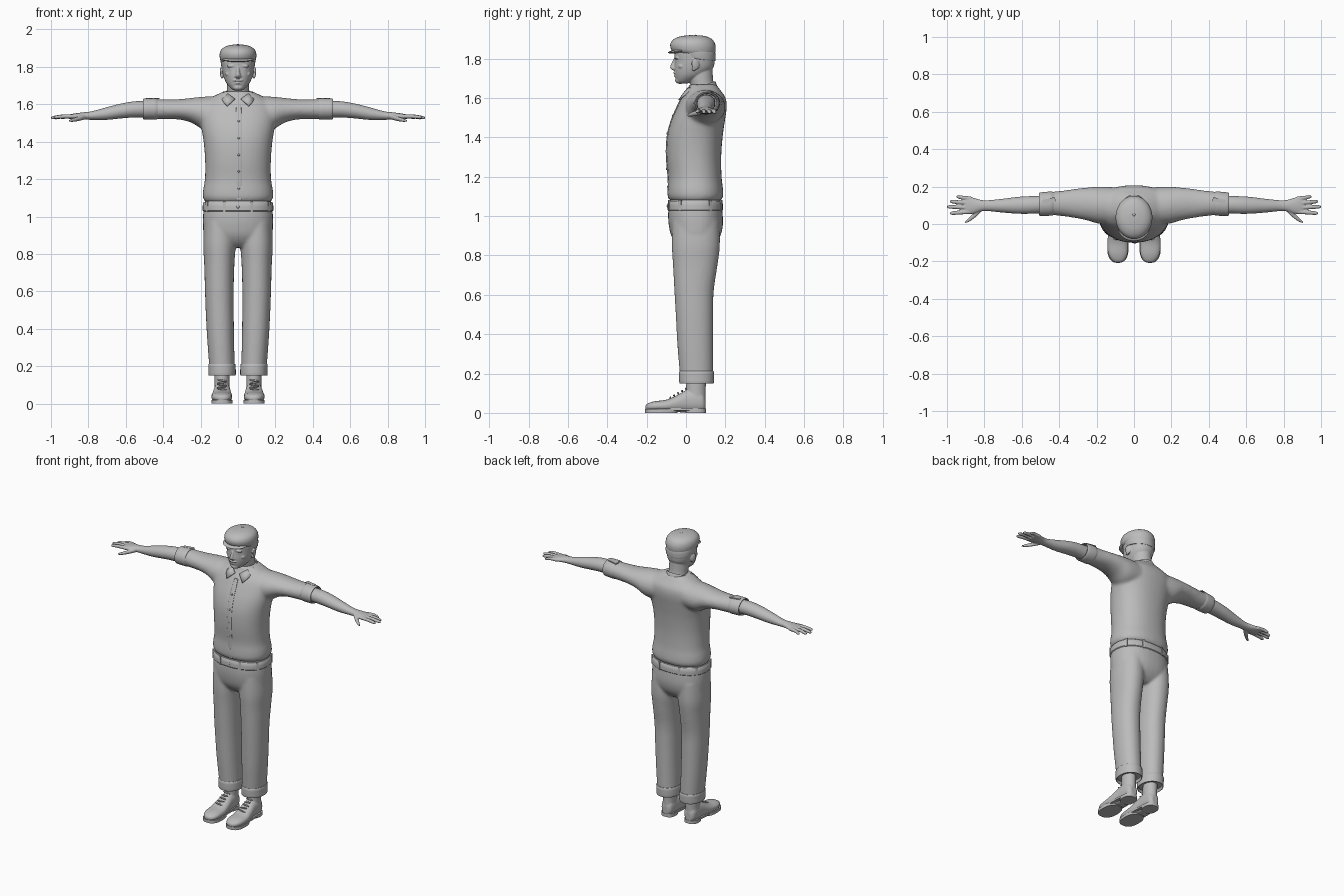
import bpy, bmesh, math
from mathutils import Matrix, Vector, Euler

grey = bpy.data.materials.new("plain_grey")
grey.diffuse_color = (0.5, 0.5, 0.5, 1)


def spline(rings, steps):
    """Catmull-Rom interpolation through the given cross-sections."""
    out = []
    for i in range(len(rings) - 1):
        p = [rings[max(0, min(len(rings) - 1, i + k))] for k in (-1, 0, 1, 2)]
        for s in range(steps):
            t = s / steps
            out.append([0.5 * (2 * b + (c - a) * t + (2 * a - 5 * b + 4 * c - d) * t * t
                               + (3 * b - a - 3 * c + d) * t ** 3) for a, b, c, d in zip(*p)])
    return out + [list(rings[-1])]


def loft(bm, axis, rings, side=1, n=36, p=2.0, steps=4, tilt=0.0):
    """Rings are (position on axis, centre a, centre b, radius a, radius b)."""
    loops = []
    for t, a, b, ra, rb in spline(rings, steps):
        loop = []
        for i in range(n):
            c, s = math.cos(math.tau * i / n), math.sin(math.tau * i / n)
            u = a + max(ra, 0.001) * math.copysign(abs(c) ** (2 / p), c)
            v = b + max(rb, 0.001) * math.copysign(abs(s) ** (2 / p), s)
            x, y, z = {"X": (t, u, v), "Y": (u, t, v), "Z": (u, v, t)}[axis]
            loop.append(bm.verts.new((x * side, y, z + tilt * (y - 0.08))))
        loops.append(loop)
    for l0, l1 in zip(loops, loops[1:]):
        for i in range(n):
            j = (i + 1) % n
            bm.faces.new((l0[i], l0[j], l1[j], l1[i]))
    bm.faces.new(loops[0])
    bm.faces.new(loops[-1])


def ball(bm, loc, radii, rot=(0, 0, 0)):
    m = Matrix.Translation(loc) @ Euler(rot).to_matrix().to_4x4() @ Matrix.Diagonal((*radii, 1))
    bmesh.ops.create_uvsphere(bm, u_segments=20, v_segments=12, radius=1, matrix=m)


def box(bm, loc, size, rot=(0, 0, 0)):
    m = Matrix.Translation(loc) @ Euler(rot).to_matrix().to_4x4() @ Matrix.Diagonal((*size, 1))
    bmesh.ops.create_cube(bm, size=1, matrix=m)


def finish(name, bm, voxel=0, relax=5, thick=0):
    bmesh.ops.recalc_face_normals(bm, faces=bm.faces)
    me = bpy.data.meshes.new(name)
    bm.to_mesh(me)
    bm.free()
    ob = bpy.data.objects.new(name, me)
    bpy.context.collection.objects.link(ob)
    me.materials.append(grey)
    bpy.ops.object.select_all(action='DESELECT')
    ob.select_set(True)
    bpy.context.view_layer.objects.active = ob
    bpy.ops.object.shade_smooth_by_angle(angle=math.radians(40))
    if thick:
        m = ob.modifiers.new("thickness", 'SOLIDIFY')
        m.thickness, m.offset = thick, 0
    if voxel:  # melt the overlapping pieces into one skin
        m = ob.modifiers.new("melt", 'REMESH')
        m.mode, m.voxel_size, m.use_smooth_shade = 'VOXEL', voxel, True
        m = ob.modifiers.new("relax", 'SMOOTH')
        m.factor, m.iterations = 0.5, relax
    return ob


# Shirt: torso and sleeves
bm = bmesh.new()
loft(bm, "Z", [(1.075, 0, .048, .172, .125), (1.10, 0, .048, .188, .141), (1.14, 0, .047, .187, .141),
               (1.20, 0, .045, .177, .136), (1.30, 0, .04, .176, .139), (1.40, 0, .045, .184, .141),
               (1.48, 0, .06, .197, .137), (1.55, 0, .08, .205, .127), (1.60, 0, .09, .19, .112),
               (1.64, 0, .09, .135, .085), (1.67, 0, .085, .075, .068)], p=2.25)
for s in (1, -1):
    loft(bm, "X", [(.08, .095, 1.555, .10, .088), (.18, .10, 1.553, .10, .088), (.25, .107, 1.568, .088, .066),
                   (.32, .11, 1.573, .077, .054), (.40, .11, 1.573, .066, .053), (.47, .11, 1.575, .06, .053)], s)
finish("shirt", bm, .009, 8)

# Button placket and buttons
bm = bmesh.new()
loft(bm, "Z", [(1.09, .004, -.083, .016, .008), (1.2, .004, -.086, .016, .008), (1.3, .004, -.094, .016, .008),
               (1.4, .004, -.091, .016, .008), (1.48, .004, -.072, .016, .008), (1.55, .004, -.043, .015, .008),
               (1.6, .004, -.018, .013, .008)], n=16, p=4)
for z, y in ((1.15, -.093), (1.24, -.099), (1.33, -.102), (1.42, -.097), (1.51, -.069)):
    ball(bm, (.004, y, z), (.006, .003, .006))
finish("button_placket", bm)

# Collar: stand band and two pointed wings
bm = bmesh.new()
loft(bm, "Z", [(1.60, 0, .08, .088, .085), (1.625, 0, .08, .08, .08), (1.657, 0, .078, .073, .073),
               (1.66, 0, .078, .069, .069), (1.64, 0, .08, .066, .066)], steps=2, tilt=.35)
finish("collar_band", bm)
bm = bmesh.new()
for s in (1, -1):
    vs = [bm.verts.new((x * s, y, z)) for x, y, z in
          ((.074, .06, 1.668), (.045, .01, 1.65), (.016, -.008, 1.628), (.058, -.036, 1.59),
           (.078, -.012, 1.612), (.096, .045, 1.645))]
    for f in ((0, 1, 4, 5), (1, 2, 3, 4)):
        bm.faces.new([vs[i] for i in f])
finish("collar_wings", bm, thick=.007)

# Rolled sleeve cuffs with strap, forearms and hands
for s, tag in ((1, "left"), (-1, "right")):
    bm = bmesh.new()
    loft(bm, "X", [(.43, .109, 1.575, .058, .05), (.436, .109, 1.575, .064, .057), (.47, .108, 1.575, .064, .057),
                   (.502, .106, 1.575, .062, .056), (.508, .106, 1.575, .056, .05), (.49, .106, 1.575, .05, .046)],
         s, steps=2)
    box(bm, (.455 * s, .125, 1.63), (.07, .022, .006), (0, 0, -.2 * s))
    finish(tag + "_sleeve_cuff", bm)

    bm = bmesh.new()
    loft(bm, "X", [(.47, .105, 1.574, .046, .044), (.55, .102, 1.573, .047, .043), (.62, .10, 1.565, .045, .04),
                   (.70, .098, 1.551, .037, .034), (.78, .098, 1.54, .029, .023), (.82, .098, 1.538, .031, .02),
                   (.86, .098, 1.536, .043, .017), (.895, .1, 1.534, .048, .013), (.908, .1, 1.533, .043, .009)], s)
    for y0, x1, y1, z1 in ((.136, .95, .145, 1.527), (.112, .985, .12, 1.527),
                           (.088, 1.0, .092, 1.528), (.065, .985, .058, 1.53)):
        xm, ym = (.88 + x1) / 2, (y0 + y1) / 2
        loft(bm, "X", [(.87, y0, 1.535, .011, .011), (xm, ym, 1.535, .011, .0105),
                       (x1 - .012, y1, z1 + .001, .0095, .009), (x1, y1, z1, .004, .004)], s, n=12)
    loft(bm, "X", [(.815, .085, 1.534, .018, .014), (.845, .055, 1.525, .017, .013),
                   (.88, .025, 1.516, .012, .01), (.903, .009, 1.511, .005, .005)], s, n=12)
    finish(tag + "_forearm_and_hand", bm, .0035, 3)

# Trousers: hips and legs
bm = bmesh.new()
loft(bm, "Z", [(1.09, 0, .048, .175, .128), (1.05, 0, .047, .183, .135), (1.0, 0, .048, .187, .139),
               (.95, 0, .05, .187, .137), (.90, 0, .05, .183, .125), (.86, 0, .05, .16, .10),
               (.835, 0, .05, .12, .07)], p=2.3)
for s in (1, -1):
    loft(bm, "Z", [(.97, .095, .05, .085, .12), (.85, .099, .05, .087, .122), (.75, .1, .047, .081, .113),
                   (.62, .1, .041, .077, .1), (.5, .098, .043, .075, .095), (.35, .093, .047, .072, .091),
                   (.2, .086, .053, .068, .085), (.165, .086, .053, .068, .085)], s, p=2.15)
finish("trousers", bm, .008, 6)

# Waistband with belt loops and fly button
bm = bmesh.new()
loft(bm, "Z", [(1.028, 0, .047, .18, .133), (1.032, 0, .047, .189, .141), (1.072, 0, .047, .187, .139),
               (1.078, 0, .047, .178, .13)], p=2.3, n=48, steps=2)
for a in (-120, -60, -20, 20, 60, 120, 160, 200):
    r = math.radians(a - 90)
    c, q = math.cos(r), math.sin(r)
    x = .187 * math.copysign(abs(c) ** (2 / 2.3), c)
    y = .047 + .139 * math.copysign(abs(q) ** (2 / 2.3), q)
    box(bm, (x, y, 1.053), (.014, .008, .056), (0, 0, math.atan2(q / .139, c / .187) + math.pi / 2))
ball(bm, (0, -.094, 1.052), (.008, .004, .008))
finish("waistband", bm)

# Trouser turn-ups
for s, tag in ((1, "left"), (-1, "right")):
    bm = bmesh.new()
    loft(bm, "Z", [(.212, .086, .054, .068, .084), (.208, .086, .054, .073, .089), (.18, .085, .054, .073, .089),
                   (.155, .085, .054, .073, .088), (.15, .085, .054, .069, .084), (.175, .085, .054, .062, .078)],
         s, steps=2, p=2.15)
    finish(tag + "_turn_up", bm)

    # Shoe upper, ankle and tongue
    bm = bmesh.new()
    loft(bm, "Y", [(-.207, .084, .028, .012, .008), (-.195, .084, .03, .034, .018), (-.16, .086, .034, .052, .025),
                   (-.10, .087, .037, .056, .03), (-.05, .086, .046, .051, .042), (0, .085, .058, .045, .056),
                   (.05, .085, .06, .043, .058), (.085, .085, .055, .037, .05), (.1, .085, .045, .02, .03)],
         s, p=2.3)
    loft(bm, "Z", [(.05, .085, .05, .042, .05), (.1, .085, .05, .04, .05), (.15, .085, .051, .041, .05),
                   (.19, .085, .052, .04, .048)], s)
    finish(tag + "_shoe", bm, .005, 4)

    # Sole with raised arch and heel block
    bm = bmesh.new()
    for z0, z1, cy, rx, ry in ((.012, .024, -.054, .05, .152), (0, .02, -.125, .057, .083), (0, .022, .05, .046, .052)):
        loft(bm, "Z", [(z0, .086, cy, rx, ry), (z1, .086, cy, rx, ry)], s, p=2.5, steps=1)
    finish(tag + "_sole", bm)

    # Laces
    bm = bmesh.new()
    for i in range(5):
        ball(bm, (.086 * s, -.08 + .02 * i, .077 + .0115 * i), (.026, .005, .005), (0, .12 * (-1) ** i, 0))
    finish(tag + "_laces", bm)

# Head: skull, neck, ears and facial features
bm = bmesh.new()
loft(bm, "Z", [(1.60, 0, .09, .065, .062), (1.66, 0, .083, .06, .06), (1.70, 0, .075, .06, .062),
               (1.76, 0, .07, .06, .065)])
loft(bm, "Z", [(1.675, 0, -.012, .024, .024), (1.687, 0, -.004, .04, .045), (1.715, 0, .02, .063, .076),
               (1.75, 0, .038, .077, .098), (1.79, 0, .044, .084, .102), (1.84, 0, .045, .086, .102),
               (1.885, 0, .045, .06, .075)], p=2.15)
loft(bm, "Z", [(1.80, 0, -.054, .008, .008), (1.775, 0, -.06, .01, .015), (1.755, 0, -.064, .014, .017),
               (1.744, 0, -.06, .014, .012), (1.74, 0, -.056, .008, .008)], n=16)
ball(bm, (0, -.03, 1.69), (.03, .026, .018))
ball(bm, (0, -.054, 1.728), (.028, .011, .007))
ball(bm, (0, -.051, 1.712), (.02, .01, .006))
for s in (1, -1):
    ball(bm, (.033 * s, -.046, 1.805), (.026, .012, .008), (0, .12 * s, 0))
    ball(bm, (.033 * s, -.043, 1.787), (.013, .009, .007))
    ball(bm, (.05 * s, -.022, 1.762), (.018, .018, .014))
    ball(bm, (.013 * s, -.055, 1.75), (.008, .01, .007))
    ball(bm, (.088 * s, .048, 1.772), (.008, .021, .028), (.15, 0, .3 * s))
    ball(bm, (.086 * s, .04, 1.75), (.007, .011, .013))
finish("head", bm, .0035, 2)

# Flat cap: crown, band, peak and top button
bm = bmesh.new()
loft(bm, "Z", [(1.825, 0, .045, .088, .1), (1.84, 0, .038, .096, .112), (1.868, 0, .035, .098, .115),
               (1.893, 0, .037, .088, .102), (1.91, 0, .043, .062, .073), (1.918, 0, .05, .025, .03)], tilt=-.03)
loft(bm, "Z", [(1.796, 0, .062, .085, .085), (1.80, 0, .06, .089, .089), (1.83, 0, .05, .093, .1),
               (1.85, 0, .045, .09, .1)], tilt=-.12)
ball(bm, (0, -.028, 1.84), (.083, .064, .011), (.14, 0, 0))
ball(bm, (0, .05, 1.917), (.008, .008, .005))
finish("flat_cap", bm)
